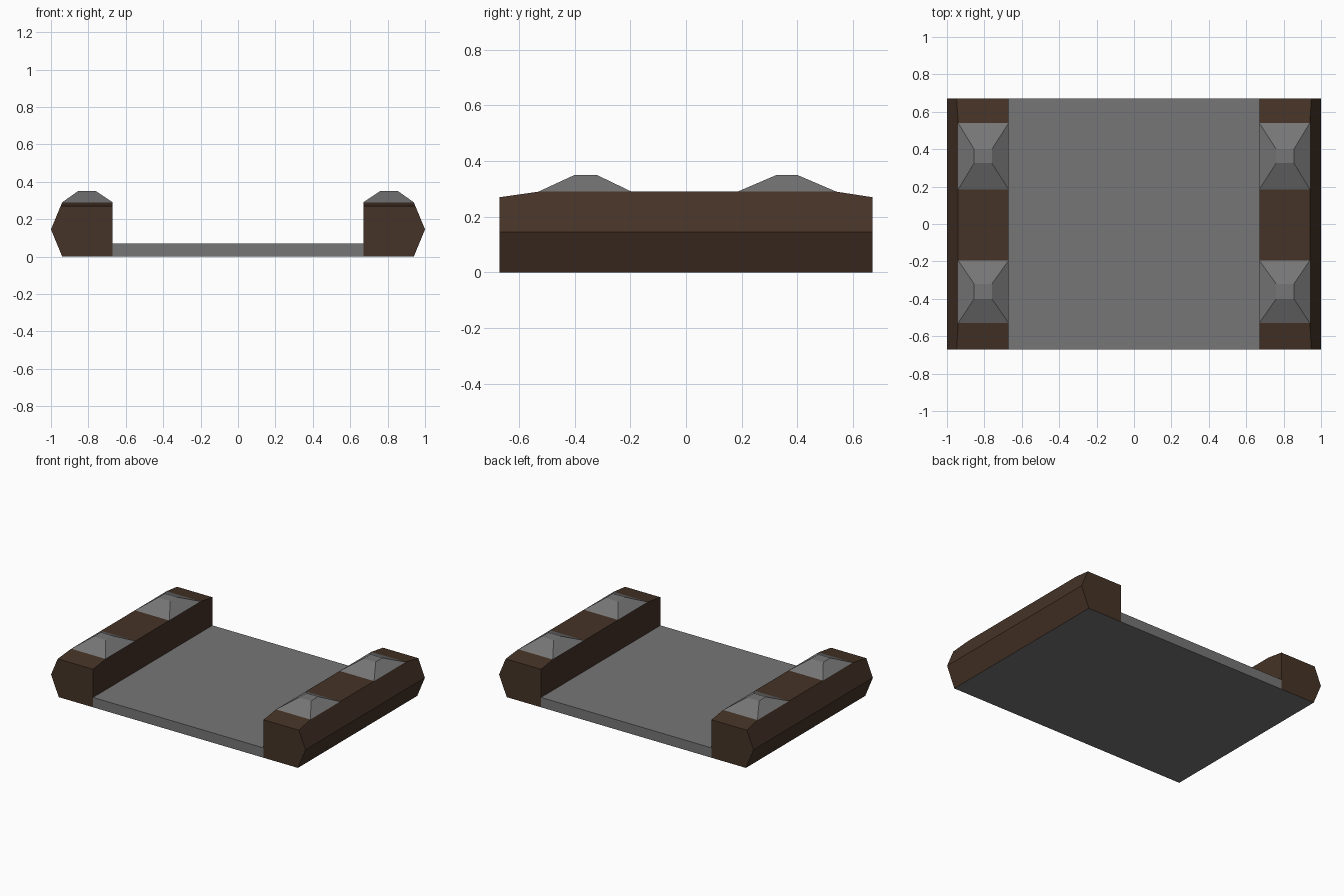
import bpy
import bmesh

if "Cube" in bpy.data.objects:
    bpy.data.objects.remove(bpy.data.objects["Cube"], do_unlink=True)


def make_material(name, color):
    mat = bpy.data.materials.new(name)
    mat.use_nodes = True
    mat.diffuse_color = color
    mat.node_tree.nodes["Principled BSDF"].inputs["Base Color"].default_value = color
    return mat


stone = make_material("grey stone", (0.18, 0.18, 0.18, 1))
wood = make_material("dark brown wood", (0.06, 0.033, 0.02, 1))


def loft(name, rings, materials):
    """Skin matching closed rings of points and cap both ends."""
    bm = bmesh.new()
    loops = [[bm.verts.new(p) for p in ring] for ring in rings]
    count = len(loops[0])
    for a, b in zip(loops, loops[1:]):
        for i in range(count):
            j = (i + 1) % count
            bm.faces.new((a[i], a[j], b[j], b[i]))
    bm.faces.new(loops[0])
    bm.faces.new(loops[-1])
    bmesh.ops.recalc_face_normals(bm, faces=bm.faces)
    # The underside takes the last material
    for face in bm.faces:
        if face.normal.z < -0.9:
            face.material_index = len(materials) - 1
    mesh = bpy.data.meshes.new(name)
    bm.to_mesh(mesh)
    bm.free()
    for mat in materials:
        mesh.materials.append(mat)
    obj = bpy.data.objects.new(name, mesh)
    bpy.context.collection.objects.link(obj)
    return obj


def rectangle(x0, x1, y0, y1, z):
    return [(x0, y0, z), (x1, y0, z), (x1, y1, z), (x0, y1, z)]


INNER, SHOULDER, OUTER, HALF_Y = 0.67, 0.94, 1.0, 0.67
TOP, MID = 0.29, 0.145

# Floor slab between the rails
loft("floor_slab", [rectangle(-INNER, INNER, -HALF_Y, HALF_Y, z) for z in (0, 0.07)], [stone])


# Rail cross-section: flat inside, ridged outside
def rail_section(side, y, top):
    upper_x = OUTER - (OUTER - SHOULDER) * (top - MID) / (TOP - MID)
    profile = [(INNER, 0), (SHOULDER, 0), (OUTER, MID), (upper_x, top), (INNER, top)]
    return [(side * x, y, z) for x, z in profile]


for side, label in ((1, "left"), (-1, "right")):
    # Rail with its top sloping down at both ends
    stations = [(-HALF_Y, 0.27), (-0.53, TOP), (0.54, TOP), (HALF_Y, 0.27)]
    loft(label + "_rail", [rail_section(side, y, top) for y, top in stations], [wood, stone])

    # Flat-topped pyramid studs
    for end, y0, y1, t0, t1 in (("front", -0.53, -0.195, -0.4, -0.32),
                                ("back", 0.185, 0.54, 0.325, 0.4)):
        base = rectangle(side * INNER, side * SHOULDER, y0, y1, TOP)
        cap = rectangle(side * 0.76, side * 0.855, t0, t1, 0.35)
        loft(f"{label}_{end}_stud", [base, cap], [stone])
